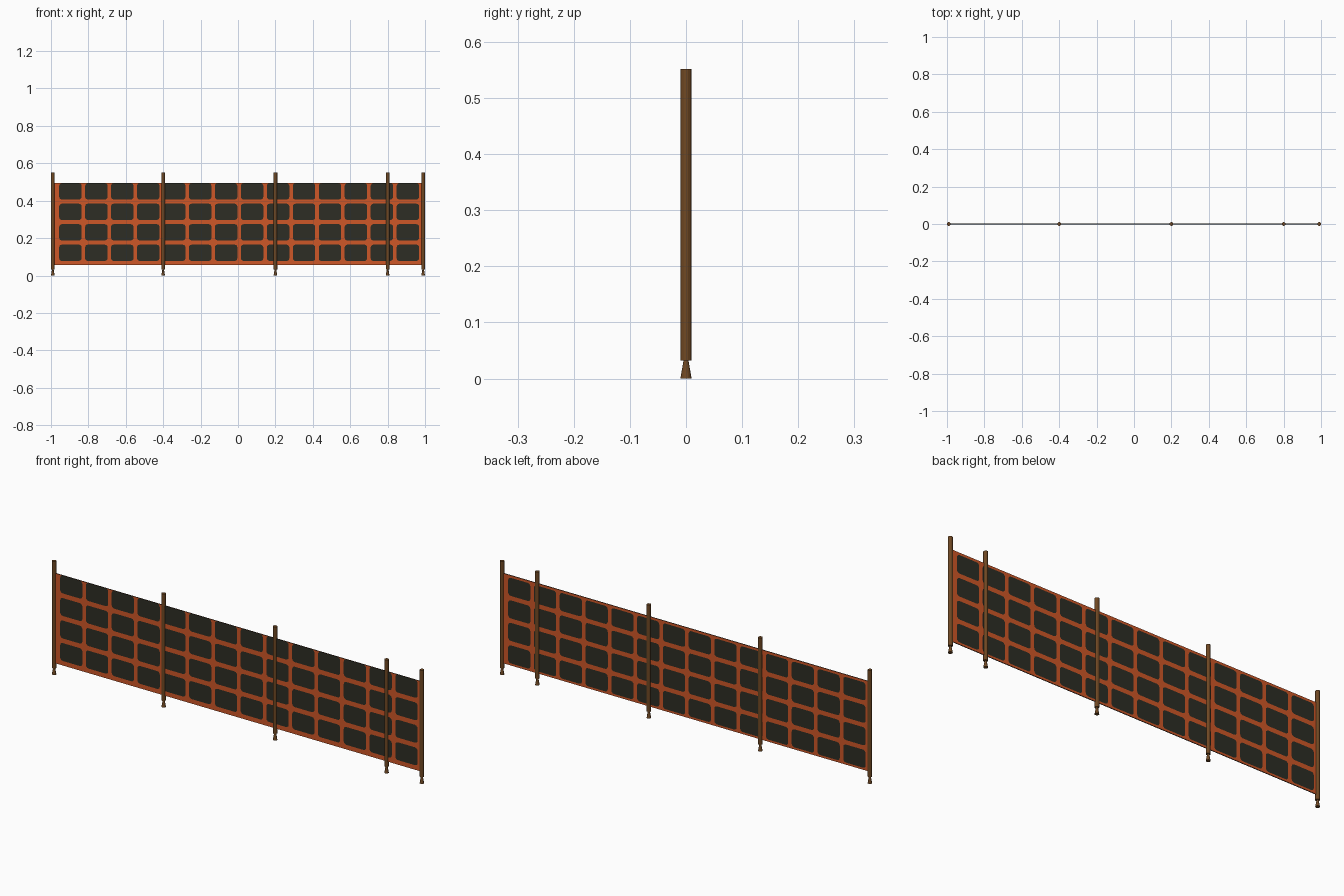
import bpy, bmesh, math

if "Cube" in bpy.data.objects:
    bpy.data.objects.remove(bpy.data.objects["Cube"])


def material(name, rgb):
    m = bpy.data.materials.new(name)
    m.diffuse_color = (*rgb, 1)
    m.use_nodes = True
    m.node_tree.nodes["Principled BSDF"].inputs["Base Color"].default_value = m.diffuse_color
    return m


ORANGE = material("safety orange", (0.62, 0.095, 0.02))
DARK = material("dark opening", (0.026, 0.027, 0.018))
BROWN = material("rusty post", (0.16, 0.065, 0.017))


def make_object(name, bm, mats):
    me = bpy.data.meshes.new(name)
    bm.to_mesh(me)
    bm.free()
    for m in mats:
        me.materials.append(m)
    ob = bpy.data.objects.new(name, me)
    bpy.context.collection.objects.link(ob)
    return ob


# Netting: a thin sheet with rounded dark openings in 14 x 4 tiles per side
COLS, ROWS, STEP = 14, 4, 0.1388
HALF, Z0, Z1, T = 0.985, 0.056, 0.494, 0.002
xs = [(i - COLS / 2) * STEP for i in range(COLS + 1)]
xs[0], xs[-1] = -HALF, HALF
zs = [Z0 + (Z1 - Z0) * j / ROWS for j in range(ROWS + 1)]


def tile(bm, i, j, side):
    y = side * T
    cx = (i + 0.5 - COLS / 2) * STEP - side * 0.006
    low, high = (0.022, 0.0005) if side < 0 else (0.010, 0.0115)
    a, b, c, d = cx - 0.060, cx + 0.060, zs[j] + low, zs[j + 1] - high
    r = 0.014
    outer = [bm.verts.new((x, y, z)) for x, z in
             ((xs[i], zs[j]), (xs[i + 1], zs[j]), (xs[i + 1], zs[j + 1]), (xs[i], zs[j + 1]))]
    centres = ((a + r, c + r), (b - r, c + r), (b - r, d - r), (a + r, d - r))
    arcs = []
    for k, (px, pz) in enumerate(centres):
        angles = [math.pi + k * math.pi / 2 + s * math.pi / 6 for s in range(4)]
        arcs.append([bm.verts.new((px + r * math.cos(t), y, pz + r * math.sin(t))) for t in angles])

    def face(vs, mat):
        f = bm.faces.new(vs if side < 0 else vs[::-1])
        f.material_index = mat

    face([v for arc in arcs for v in arc], 1)
    for k in range(4):
        n = (k + 1) % 4
        for s in range(3):
            face([outer[k], arcs[k][s + 1], arcs[k][s]], 0)
        face([outer[k], outer[n], arcs[n][0], arcs[k][-1]], 0)


bm = bmesh.new()
for side in (-1, 1):
    for i in range(COLS):
        for j in range(ROWS):
            tile(bm, i, j, side)
bmesh.ops.remove_doubles(bm, verts=bm.verts, dist=0.0001)
# Close the thin rim between both sides, dark along top and bottom
rim = [e for e in bm.edges if e.is_boundary]
res = bmesh.ops.bridge_loops(bm, edges=rim)
for f in res["faces"]:
    f.material_index = 1 if abs(f.normal.z) > 0.5 else 0
bmesh.ops.recalc_face_normals(bm, faces=bm.faces)
for f in bm.faces:
    if abs(f.normal.z) > 0.5:
        f.material_index = 1
make_object("fence_netting", bm, [ORANGE, DARK])


# Posts: round pole standing on a small flared foot
def lathe(bm, x, rings, n=16):
    loops = [[bm.verts.new((x + r * math.cos(2 * math.pi * k / n),
                            r * math.sin(2 * math.pi * k / n), z)) for k in range(n)]
             for r, z in rings]
    for lo, hi in zip(loops, loops[1:]):
        for k in range(n):
            bm.faces.new((lo[k], lo[(k + 1) % n], hi[(k + 1) % n], hi[k]))
    bm.faces.new(loops[0][::-1])
    bm.faces.new(loops[-1])


for i, x in enumerate((-0.99, -0.4, 0.2, 0.8, 0.99)):
    bm = bmesh.new()
    lathe(bm, x, [(0.01, 0.0), (0.0045, 0.032), (0.01, 0.032), (0.01, 0.552)])
    make_object(f"post_{i + 1}", bm, [BROWN])
